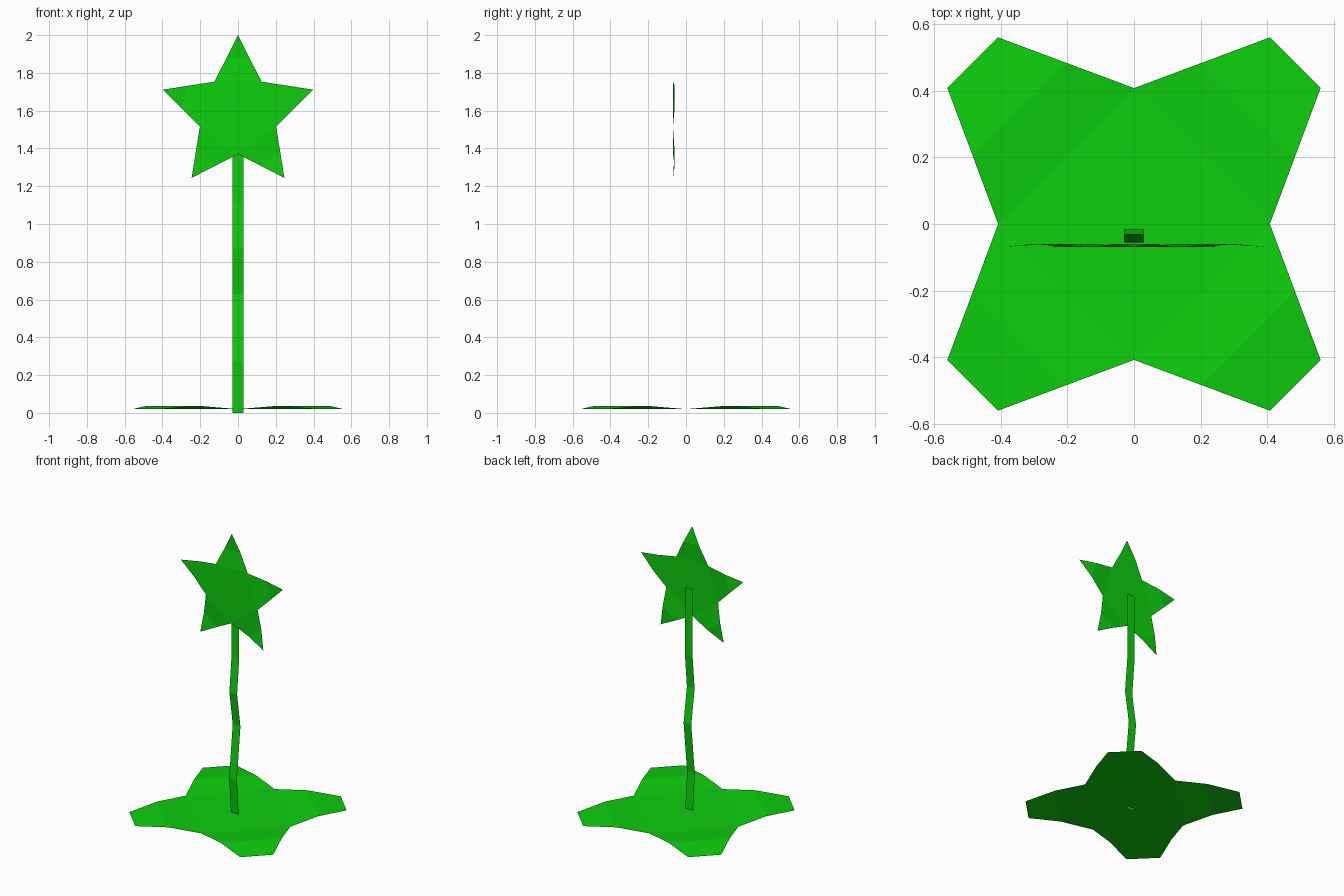
import bpy, bmesh, math
from mathutils import Matrix, Vector

if "Cube" in bpy.data.objects:
    bpy.data.objects.remove(bpy.data.objects["Cube"])

green = bpy.data.materials.new("bright_green")
green.diffuse_color = (0.004, 0.62, 0.004, 1)
green.use_nodes = True
green.node_tree.nodes["Principled BSDF"].inputs["Base Color"].default_value = green.diffuse_color


def finish(name, bm):
    mesh = bpy.data.meshes.new(name)
    bm.to_mesh(mesh)
    bm.free()
    mesh.materials.append(green)
    obj = bpy.data.objects.new(name, mesh)
    bpy.context.collection.objects.link(obj)
    return obj


def folded_sheet(name, count, valley, start, tip, bump):
    """Flat centre polygon with arms that rise to a crease and fall to the tip.
    Each arm points along angle start + i * step; tip is given along +x."""
    bm = bmesh.new()
    step = 2 * math.pi / count
    inner = [bm.verts.new(Vector((valley * math.cos(a), valley * math.sin(a), 0)))
             for a in (start + (i - 0.5) * step for i in range(count))]
    bm.faces.new(inner)
    for i in range(count):
        a, b = inner[i], inner[(i + 1) % count]
        turn = Matrix.Rotation(start + i * step, 3, 'Z')
        tips = [bm.verts.new(turn @ Vector((x, y, 0))) for x, y in tip]
        lift = Vector((0, 0, bump))
        ca = bm.verts.new((a.co + tips[0].co) / 2 + lift)
        cb = bm.verts.new((b.co + tips[-1].co) / 2 + lift)
        bm.faces.new((a, ca, cb, b))
        bm.faces.new([ca] + tips + [cb])
    return finish(name, bm)


# Four blunt leaves spreading on the ground
half = 0.1075
leaves = folded_sheet("base_leaves", 4, 0.408, math.pi / 4,
                      [(0.685, -half), (0.685, half)], 0.017)
leaves.location = (0, 0, 0.02)

# Five-pointed flower facing the front, its creases bent backwards
flower = folded_sheet("star_flower", 5, 0.212, math.pi / 2, [(0.418, 0)], -0.009)
flower.rotation_euler = (math.pi / 2, 0, 0)
flower.location = (0, -0.069, 1.582)

# Wavy ribbon stem: (y, z) path
path = [(-0.034, 0), (-0.055, 0.27), (-0.016, 0.63), (-0.053, 0.87),
        (-0.03, 1.11), (-0.031, 1.58)]
bm = bmesh.new()
rows = [[bm.verts.new((x, y, z)) for x in (-0.03, 0.03)] for y, z in path]
for low, high in zip(rows, rows[1:]):
    bm.faces.new((low[0], low[1], high[1], high[0]))
finish("stem", bm)
